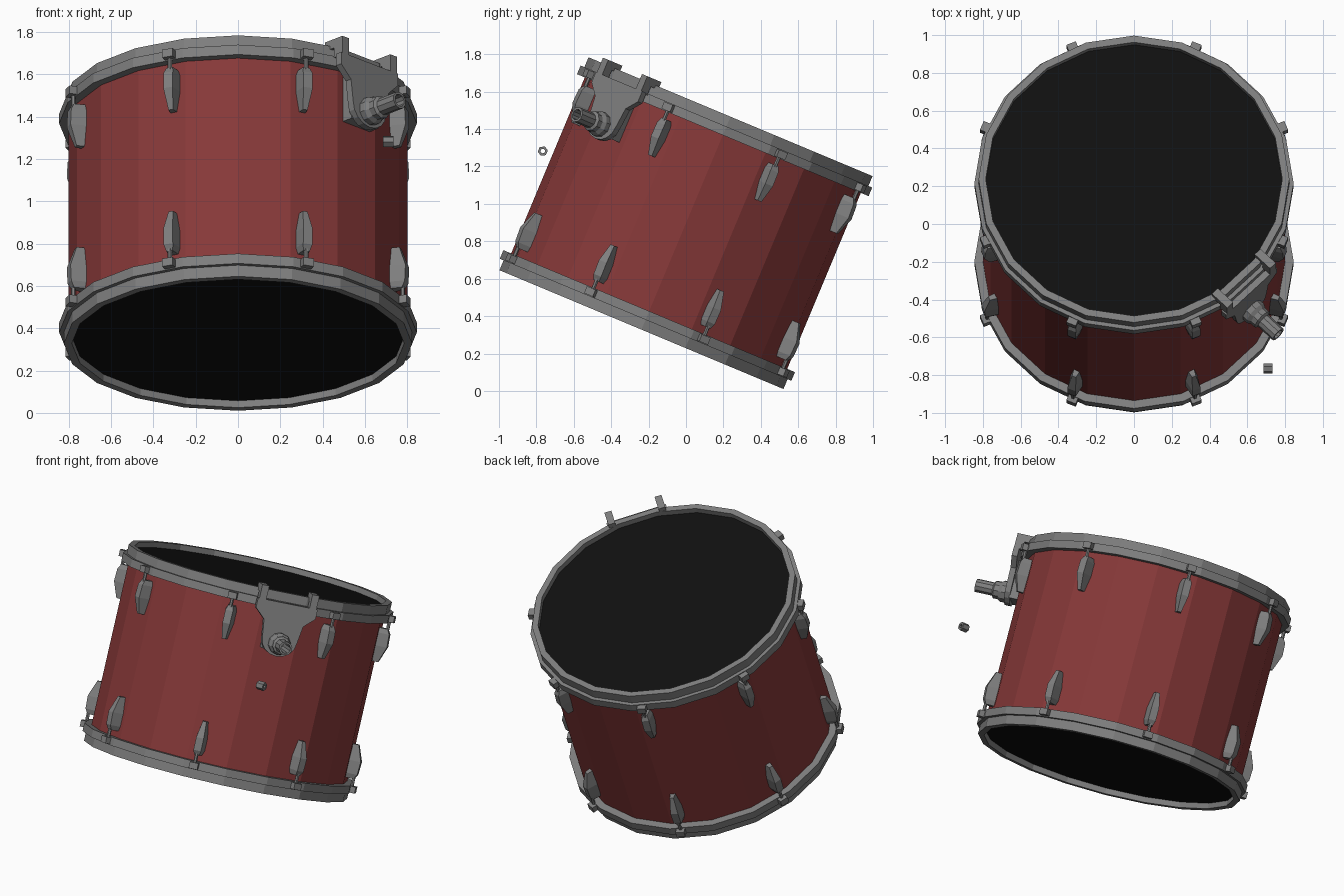
import bpy, bmesh
from math import radians, sin, cos, pi
from mathutils import Matrix, Vector

cube = bpy.data.objects.get("Cube")
if cube:
    bpy.data.objects.remove(cube)

SIDES = 20
TILT = Matrix.Translation((0, 0, 0.897)) @ Matrix.Rotation(radians(-22.7), 4, 'X')
FLIP = Matrix.Scale(-1, 4, (0, 0, 1))


def material(name, color, rough=0.6):
    m = bpy.data.materials.new(name)
    m.use_nodes = True
    m.diffuse_color = (*color, 1)
    node = m.node_tree.nodes["Principled BSDF"]
    node.inputs["Base Color"].default_value = (*color, 1)
    node.inputs["Roughness"].default_value = rough
    return m


RED = material("red shell", (0.24, 0.04, 0.04))
GREY = material("grey metal", (0.21, 0.21, 0.21))
BLACK = material("black head", (0.005, 0.005, 0.005))


def finish(bm, name, mat, matrix=Matrix()):
    """Place the part in the tilted drum frame and link it."""
    bm.transform(TILT @ matrix)
    bmesh.ops.recalc_face_normals(bm, faces=bm.faces)
    mesh = bpy.data.meshes.new(name)
    bm.to_mesh(mesh)
    bm.free()
    mesh.materials.append(mat)
    obj = bpy.data.objects.new(name, mesh)
    bpy.context.collection.objects.link(obj)
    return obj


def around(degrees):
    """Frame with x pointing outward from the shell at an angle."""
    return Matrix.Rotation(radians(degrees), 4, 'Z')


def lathe(bm, profile, sides, closed=True):
    """Revolve (radius, height) points about z."""
    rings = [[bm.verts.new((r * cos(2 * pi * i / sides), r * sin(2 * pi * i / sides), z))
              for i in range(sides)] for r, z in profile]
    pairs = list(zip(rings, rings[1:] + rings[:1]))
    for a, b in pairs if closed else pairs[:-1]:
        for i in range(sides):
            j = (i + 1) % sides
            bm.faces.new((a[i], a[j], b[j], b[i]))


def box(bm, low, high):
    low, high = Vector(low), Vector(high)
    size = high - low
    bmesh.ops.create_cube(bm, size=1, matrix=Matrix.Translation((low + high) / 2)
                          @ Matrix.Diagonal((*size, 1)))


def loft(bm, sections):
    """Skin rectangles given as (z, inner x, outer x, half width)."""
    rings = []
    for z, x0, x1, w in sections:
        slope = w * 0.65
        rings.append([bm.verts.new(p) for p in
                      ((x0, -w, z), (x1, -slope, z), (x1, slope, z), (x0, w, z))])
    for a, b in zip(rings, rings[1:]):
        for i in range(4):
            j = (i + 1) % 4
            bm.faces.new((a[i], a[j], b[j], b[i]))
    bm.faces.new(rings[0])
    bm.faces.new(rings[-1])


# Shell
bm = bmesh.new()
lathe(bm, [(0.8, -0.54), (0.8, 0.54)], SIDES, closed=False)
finish(bm, "shell", RED)

# Heads, hoops and tension hardware on both ends
for end, side in (("top", Matrix()), ("bottom", FLIP)):
    bm = bmesh.new()
    bmesh.ops.create_circle(bm, cap_ends=True, segments=SIDES, radius=0.79,
                            matrix=Matrix.Translation((0, 0, 0.582)))
    finish(bm, end + "_head", BLACK, side)

    bm = bmesh.new()
    lathe(bm, [(0.785, 0.617), (0.823, 0.617), (0.823, 0.56), (0.845, 0.56),
               (0.845, 0.51), (0.785, 0.51)], SIDES)
    finish(bm, end + "_hoop", GREY, side)

    for n in range(8):
        place = side @ around(22.5 + 45 * n)
        bm = bmesh.new()
        loft(bm, [(0.47, 0.78, 0.845, 0.025), (0.44, 0.78, 0.862, 0.036),
                  (0.36, 0.78, 0.866, 0.036), (0.26, 0.78, 0.83, 0.018)])
        finish(bm, f"{end}_lug_{n + 1}", GREY, place)

        bm = bmesh.new()
        box(bm, (0.81, -0.027, 0.515), (0.872, 0.027, 0.555))
        bmesh.ops.create_cone(bm, cap_ends=True, segments=6, radius1=0.011, radius2=0.011,
                              depth=0.1, matrix=Matrix.Translation((0.842, 0, 0.49)))
        finish(bm, f"{end}_tension_rod_{n + 1}", GREY, place)

# Mounting bracket: wide top, round bottom
MOUNT = around(-45)
bm = bmesh.new()
outline = [(0.19, 0.56), (-0.19, 0.56), (-0.19, 0.5), (-0.125, 0.44)]
outline += [(-0.11 * cos(pi * i / 8), 0.33 - 0.1 * sin(pi * i / 8)) for i in range(9)]
outline += [(0.125, 0.44), (0.19, 0.5)]
plate = bm.faces.new([bm.verts.new((0.845, y, z)) for y, z in outline])
out = bmesh.ops.extrude_face_region(bm, geom=[plate], use_keep_orig=True)
bmesh.ops.translate(bm, vec=(0.035, 0, 0),
                    verts=[v for v in out["geom"] if isinstance(v, bmesh.types.BMVert)])
box(bm, (0.79, -0.09, 0.26), (0.85, 0.09, 0.5))
finish(bm, "mount_plate", GREY, MOUNT)

# Clips that hook over the hoop
bm = bmesh.new()
for y in (-0.16, 0.16):
    box(bm, (0.765, y - 0.022, 0.6), (0.88, y + 0.022, 0.645))
    box(bm, (0.825, y - 0.022, 0.55), (0.88, y + 0.022, 0.62))
finish(bm, "mount_clips", GREY, MOUNT)

# Hollow socket pointing outward from the plate
bm = bmesh.new()
lathe(bm, [(0.03, 0.87), (0.068, 0.87), (0.068, 0.91), (0.056, 0.93), (0.056, 0.96),
           (0.042, 0.97), (0.042, 1.08), (0.03, 1.08)], 10)
finish(bm, "mount_socket", GREY,
       MOUNT @ Matrix.Translation((0, 0, 0.31)) @ Matrix.Rotation(pi / 2, 4, 'Y'))

# Loose clamp nut in front of the bracket
bm = bmesh.new()
lathe(bm, [(0.013, -0.024), (0.027, -0.024), (0.027, 0.024), (0.013, 0.024)], 6)
finish(bm, "clamp_nut", GREY,
       Matrix.Translation((0.71, -0.855, 0.06)) @ Matrix.Rotation(pi / 2, 4, 'Y'))
